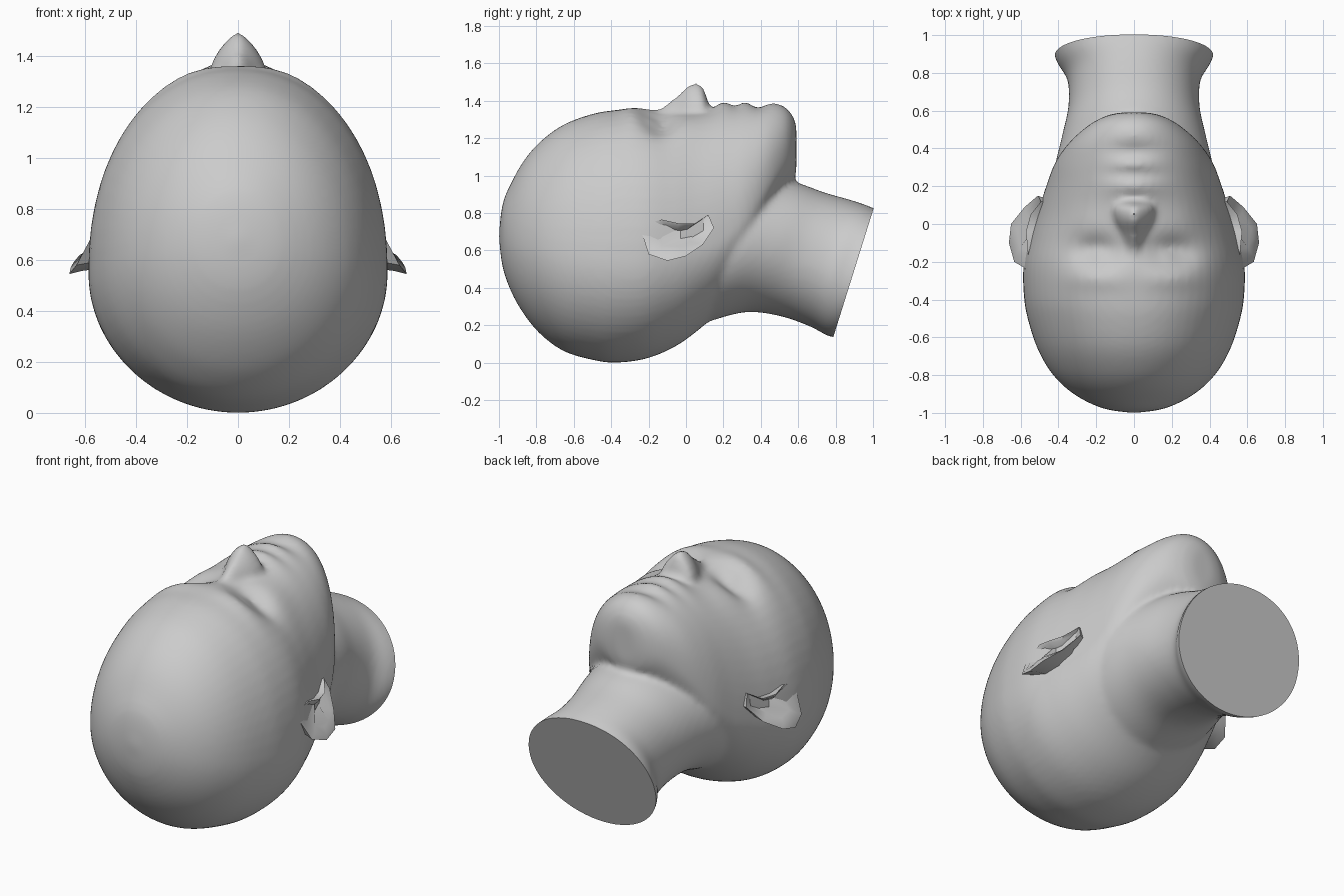
import bpy, bmesh
from math import sin, cos, pi, exp, copysign
from mathutils import Vector

if "Cube" in bpy.data.objects:
    bpy.data.objects.remove(bpy.data.objects["Cube"])


def refine(rows, n):
    # Catmull-Rom interpolation through the section table
    out = []
    for i in range(len(rows) - 1):
        a, b, c, d = (rows[max(0, min(len(rows) - 1, i + k))] for k in (-1, 0, 1, 2))
        for j in range(n):
            t = j / n
            out.append([0.5 * (2 * q + (r - p) * t + (2 * p - 5 * q + 4 * r - s) * t * t
                               + (3 * q - p - 3 * r + s) * t ** 3)
                        for p, q, r, s in zip(a, b, c, d)])
    return out + [rows[-1]]


def spow(v, e):
    return copysign(abs(v) ** e, v)


def loft(bm, rows, n=5, seg=64, warp=None):
    # row: y top, z top, y bottom, z bottom, half width, z of widest point, upper exponent
    rings = []
    for yt, zt, yb, zb, hw, zw, p in refine(rows, n):
        ring = []
        for k in range(seg):
            a = 2 * pi * k / seg
            e = 2 / p if sin(a) > 0 else 1
            x = hw * spow(cos(a), e)
            z = zw + ((zt - zw) if sin(a) > 0 else (zw - zb)) * spow(sin(a), e)
            y = yb + (yt - yb) * (z - zb) / max(zt - zb, 1e-4)
            if warp and z > zw:
                z += warp(x, y) * min(1, (z - zw) / 0.3)
            ring.append(bm.verts.new((x, y, z)))
        rings.append(ring)
    for r, s in zip(rings, rings[1:]):
        for k in range(seg):
            m = (k + 1) % seg
            bm.faces.new((r[k], r[m], s[m], s[k]))
    bm.faces.new(rings[0])
    bm.faces.new(rings[-1][::-1])


def bump(x, y, cx, cy, sx, sy, h):
    return h * exp(-((abs(x) - cx) / sx) ** 2 - ((y - cy) / sy) ** 2)


def face(x, y):
    return (bump(x, y, .20, -.15, .12, .075, -.075)      # eye sockets
            + bump(x, y, .19, -.17, .06, .04, .03)       # eyelids
            + bump(x, y, .20, -.29, .16, .05, .015)      # brows
            + bump(x, y, .27, .02, .12, .10, .015)       # cheekbones
            + bump(x, y, 0, .20, .12, .04, .025)         # upper lip
            + bump(x, y, 0, .265, .15, .02, -.012)       # mouth line
            + bump(x, y, 0, .315, .10, .03, .02)         # lower lip
            + bump(x, y, 0, .39, .14, .04, -.02)         # chin crease
            + bump(x, y, 0, .48, .12, .06, .012))        # chin


def flat(y, zb, zt, hw, zw, p):
    return (y, zt, y, zb, hw, zw, p)


bm = bmesh.new()
# skull and jaw
loft(bm, [flat(*r) for r in (
    (-1.0, .67, .69, .01, .68, 2), (-.98, .51, .85, .15, .67, 2),
    (-.93, .37, .97, .27, .65, 2), (-.86, .25, 1.09, .37, .63, 2),
    (-.77, .145, 1.19, .45, .61, 2), (-.65, .06, 1.275, .515, .58, 2.05),
    (-.5, .015, 1.33, .563, .56, 2.1), (-.38, 0, 1.35, .583, .55, 2.15),
    (-.22, .02, 1.36, .585, .55, 2.15), (-.07, .08, 1.34, .55, .57, 2.15),
    (.06, .17, 1.345, .51, .6, 2.1), (.2, .30, 1.37, .465, .66, 2.1),
    (.33, .50, 1.378, .415, .78, 2.1), (.44, .74, 1.38, .335, .95, 2.1),
    (.53, .91, 1.36, .23, 1.08, 2.1), (.575, .97, 1.31, .14, 1.12, 2.1),
    (.59, 1.03, 1.26, .07, 1.14, 2))], warp=face)
# neck, running past the cut plane
loft(bm, [
    (.12, 1.0, -.1, .15, .42, .55, 2), (.35, 1.0, .12, .22, .43, .6, 2),
    (.58, .965, .32, .27, .385, .6, 2), (.74, .91, .5, .25, .348, .56, 2.1),
    (.88, .87, .66, .195, .352, .52, 2.1), (.97, .84, .755, .145, .405, .48, 2.1),
    (1.02, .82, .805, .135, .425, .47, 2.1), (1.08, .82, .86, .135, .425, .47, 2.1)])
# nose
loft(bm, [flat(*r) for r in (
    (-.25, 1.24, 1.33, .04, 1.28, 1.6), (-.14, 1.24, 1.36, .045, 1.29, 1.6),
    (-.05, 1.24, 1.425, .07, 1.31, 1.5), (.02, 1.24, 1.488, .10, 1.34, 1.4),
    (.085, 1.24, 1.482, .11, 1.35, 1.4), (.12, 1.24, 1.385, .08, 1.34, 1.6))], seg=32)
bmesh.ops.recalc_face_normals(bm, faces=bm.faces[:])
mesh = bpy.data.meshes.new("head")
bm.to_mesh(mesh)
bm.free()
head = bpy.data.objects.new("head", mesh)
bpy.context.collection.objects.link(head)

# fuse the parts into one skin
rm = head.modifiers.new("fuse", 'REMESH')
rm.mode = 'VOXEL'
rm.voxel_size = 0.018
sm = head.modifiers.new("soften", 'SMOOTH')
sm.factor = 0.5
sm.iterations = 5
bpy.context.view_layer.update()
fused = bpy.data.meshes.new_from_object(head.evaluated_get(bpy.context.evaluated_depsgraph_get()))
head.modifiers.clear()

# flat slanted cut at the end of the neck
bm = bmesh.new()
bm.from_mesh(fused)
cut = bmesh.ops.bisect_plane(bm, geom=bm.verts[:] + bm.edges[:] + bm.faces[:],
                             plane_co=Vector((0, 1.0, .815)), plane_no=Vector((0, .954, -.299)),
                             clear_outer=True)
rim = [e for e in cut["geom_cut"] if isinstance(e, bmesh.types.BMEdge)]
bmesh.ops.edgeloop_fill(bm, edges=rim)
bmesh.ops.recalc_face_normals(bm, faces=bm.faces[:])
bm.to_mesh(fused)
bm.free()
head.data = fused

# ears: slanted outline with a dished middle, tapering into the skull
outline = [(-.235, .69), (-.2, .745), (-.13, .765), (-.04, .745), (.05, .745), (.12, .79),
           (.15, .72), (.09, .63), (0, .57), (-.1, .545), (-.2, .58)]
cy, cz = -.05, .67


def ear_ring(bm, scale, dx, x=None):
    ring = []
    for y, z in outline:
        out = .66 - .45 * (z - .55) - .5 * max(0, y) - .25 * max(0, -.15 - y)
        ring.append(bm.verts.new((x if x else out + dx, cy + (y - cy) * scale, cz + (z - cz) * scale)))
    return ring


bm = bmesh.new()
rings = [ear_ring(bm, .75, 0, .46), ear_ring(bm, .9, -.05), ear_ring(bm, 1, 0),
         ear_ring(bm, .8, -.005), ear_ring(bm, .5, -.03)]
for r, s in zip(rings, rings[1:]):
    for k in range(len(r)):
        m = (k + 1) % len(r)
        bm.faces.new((r[k], r[m], s[m], s[k]))
bm.faces.new(rings[0])
bm.faces.new(rings[-1])
bmesh.ops.recalc_face_normals(bm, faces=bm.faces[:])
mesh = bpy.data.meshes.new("ears")
bm.to_mesh(mesh)
bm.free()
ears = bpy.data.objects.new("ears", mesh)
bpy.context.collection.objects.link(ears)
ears.modifiers.new("mirror", 'MIRROR')

# smooth shading
for ob in (head, ears):
    bpy.ops.object.select_all(action='DESELECT')
    ob.select_set(True)
    bpy.context.view_layer.objects.active = ob
    bpy.ops.object.shade_smooth_by_angle(angle=pi / 4)
